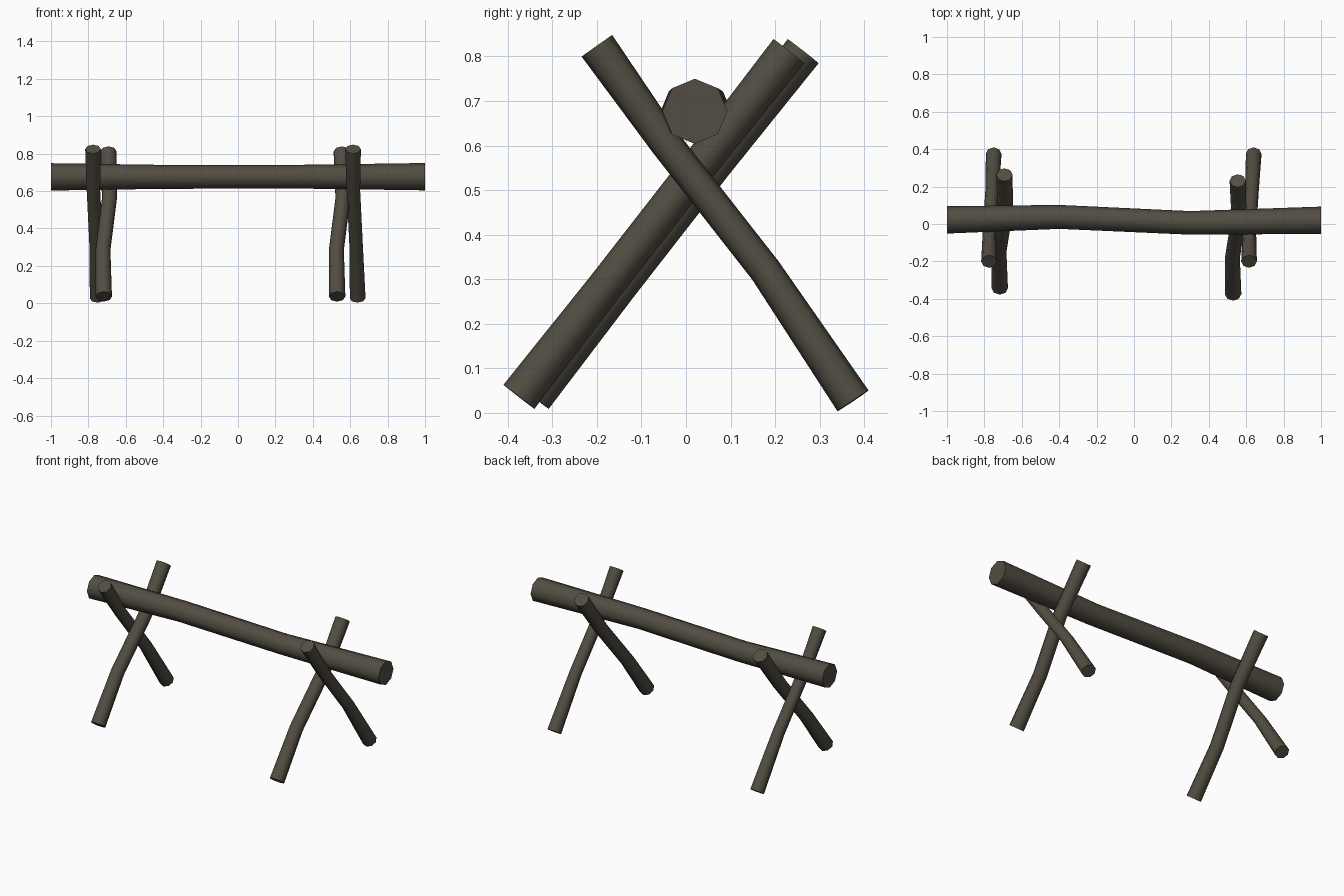
import bpy, bmesh, math
from mathutils import Vector

if "Cube" in bpy.data.objects:
    bpy.data.objects.remove(bpy.data.objects["Cube"])

wood = bpy.data.materials.new("dark weathered wood")
wood.diffuse_color = (0.085, 0.075, 0.055, 1)
wood.use_nodes = True
wood.node_tree.nodes["Principled BSDF"].inputs["Base Color"].default_value = wood.diffuse_color


def log(name, points, radii, side, offset=(0, 0, 0), sides=8):
    """Crooked capped log: octagonal rings along a path, a corner facing 'side'."""
    pts = [Vector(p) + Vector(offset) for p in points]
    bm = bmesh.new()
    rings = []
    for i, (p, r) in enumerate(zip(pts, radii)):
        # inner rings follow the average of both neighbouring segments
        before = (p - pts[i - 1]).normalized() if i > 0 else Vector()
        after = (pts[i + 1] - p).normalized() if i < len(pts) - 1 else Vector()
        t = (before + after).normalized()
        if side == "z":
            t = Vector((1, 0, 0))
        u = Vector((0, 0, 1)) if side == "z" else Vector((1, 0, 0))
        u = (u - t * u.dot(t)).normalized()
        v = t.cross(u)
        rings.append([bm.verts.new(p + r * (math.cos(a) * u + math.sin(a) * v))
                      for a in (2 * math.pi * k / sides for k in range(sides))])
    for a, b in zip(rings, rings[1:]):
        for k in range(sides):
            n = (k + 1) % sides
            bm.faces.new((a[k], a[n], b[n], b[k]))
    bm.faces.new(rings[0])
    bm.faces.new(rings[-1])
    bmesh.ops.recalc_face_normals(bm, faces=bm.faces)
    for f in bm.faces:
        f.smooth = True
    for e in bm.edges:
        if e.calc_face_angle(0) > math.radians(55):
            e.smooth = False
    me = bpy.data.meshes.new(name)
    bm.to_mesh(me)
    bm.free()
    me.materials.append(wood)
    ob = bpy.data.objects.new(name, me)
    bpy.context.collection.objects.link(ob)
    return ob


# long top rail resting in the crosses
log("top_rail",
    [(-1, 0.022, 0.676), (-0.4, 0.038, 0.676), (0.3, 0.006, 0.677), (1, 0.020, 0.677)],
    [0.073, 0.064, 0.063, 0.073], "z")

# crossed legs, one pair at each end
leg_radii = [0.042, 0.036, 0.036, 0.042]
back_leg = [(0.615, -0.200, 0.824), (0.617, -0.045, 0.605),
            (0.631, 0.178, 0.320), (0.640, 0.375, 0.027)]
front_leg = [(0.555, 0.231, 0.812), (0.561, 0.035, 0.562),
             (0.526, -0.180, 0.286), (0.530, -0.375, 0.036)]
log("right_back_leg", back_leg, leg_radii, "x")
log("right_front_leg", front_leg, [0.044, 0.040, 0.040, 0.044], "x")
log("left_back_leg", back_leg, leg_radii, "x", (-1.39, 0, 0))
log("left_front_leg", front_leg, [0.044, 0.040, 0.040, 0.044], "x", (-1.248, 0.032, 0))
